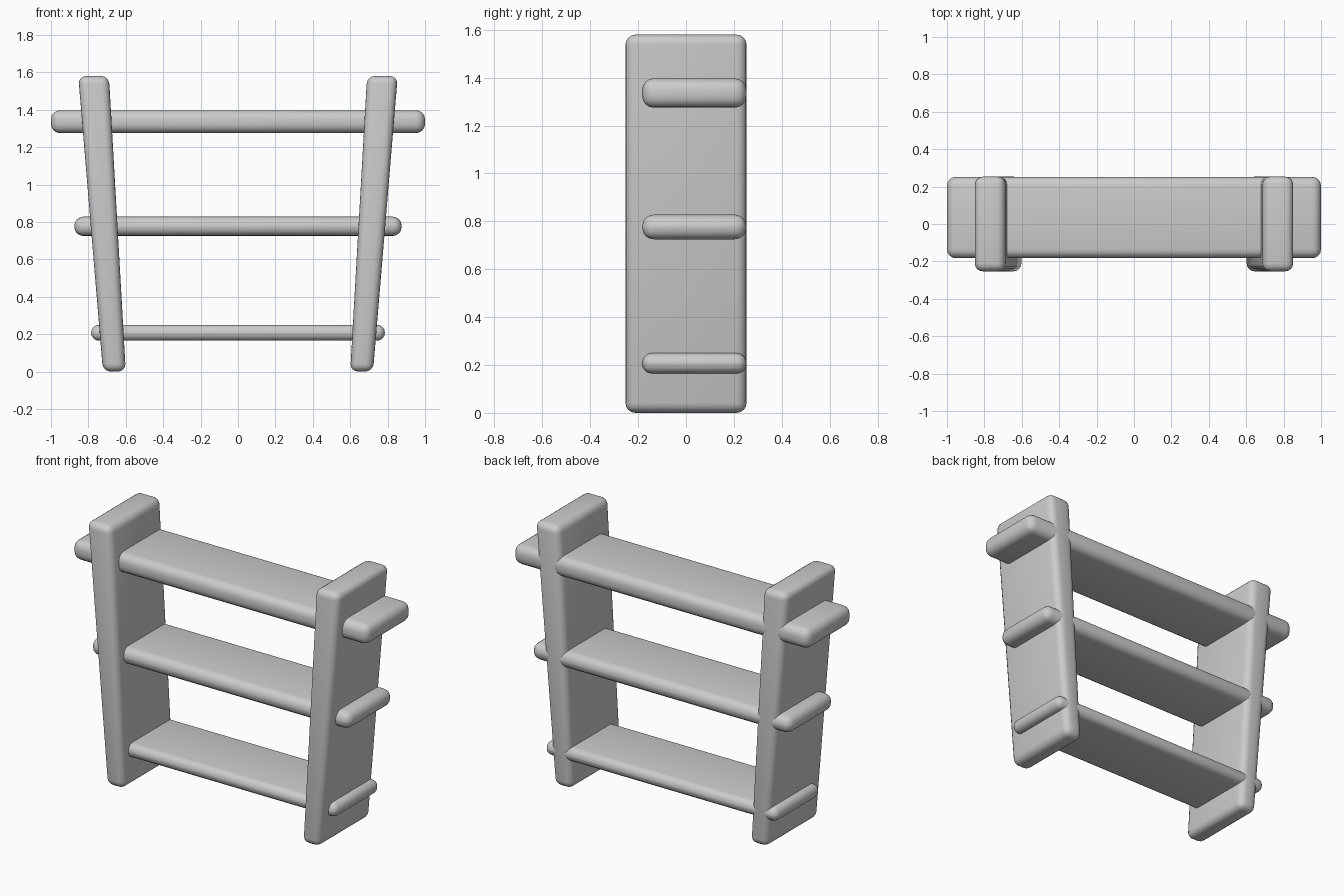
import bpy
import bmesh
from math import radians

if "Cube" in bpy.data.objects:
    bpy.data.objects.remove(bpy.data.objects["Cube"])


def rounded_block(name, profile, y0, y1, radius, segments=4):
    """Extrude an xz profile from y0 to y1 and round all its edges."""
    bm = bmesh.new()
    face = bm.faces.new([bm.verts.new((x, y0, z)) for x, z in profile])
    ext = bmesh.ops.extrude_face_region(bm, geom=[face])
    moved = [g for g in ext["geom"] if isinstance(g, bmesh.types.BMVert)]
    bmesh.ops.translate(bm, verts=moved, vec=(0, y1 - y0, 0))
    bmesh.ops.recalc_face_normals(bm, faces=bm.faces)
    bmesh.ops.bevel(bm, geom=list(bm.edges), offset=radius, segments=segments,
                    profile=0.5, affect='EDGES', clamp_overlap=True)
    mesh = bpy.data.meshes.new(name)
    bm.to_mesh(mesh)
    bm.free()
    obj = bpy.data.objects.new(name, mesh)
    bpy.context.collection.objects.link(obj)
    bpy.ops.object.select_all(action='DESELECT')
    obj.select_set(True)
    bpy.context.view_layer.objects.active = obj
    bpy.ops.object.shade_smooth_by_angle(angle=radians(35))
    return obj


# Leaning side panels, thicker at the top
panel = [(0.6, 0.0), (0.722, 0.0), (0.854, 1.58), (0.69, 1.58)]
for side, s in (("left", -1), ("right", 1)):
    rounded_block(side + "_side_panel", [(s * x, z) for x, z in panel],
                  -0.253, 0.253, 0.042)

# Shelves running through the panels: half width, bottom z, top z
shelves = {
    "bottom_shelf": (0.785, 0.165, 0.25),
    "middle_shelf": (0.875, 0.725, 0.828),
    "top_shelf": (1.0, 1.275, 1.397),
}
for name, (w, z0, z1) in shelves.items():
    rounded_block(name, [(-w, z0), (w, z0), (w, z1), (-w, z1)],
                  -0.183, 0.252, min(0.048, (z1 - z0) * 0.48))
